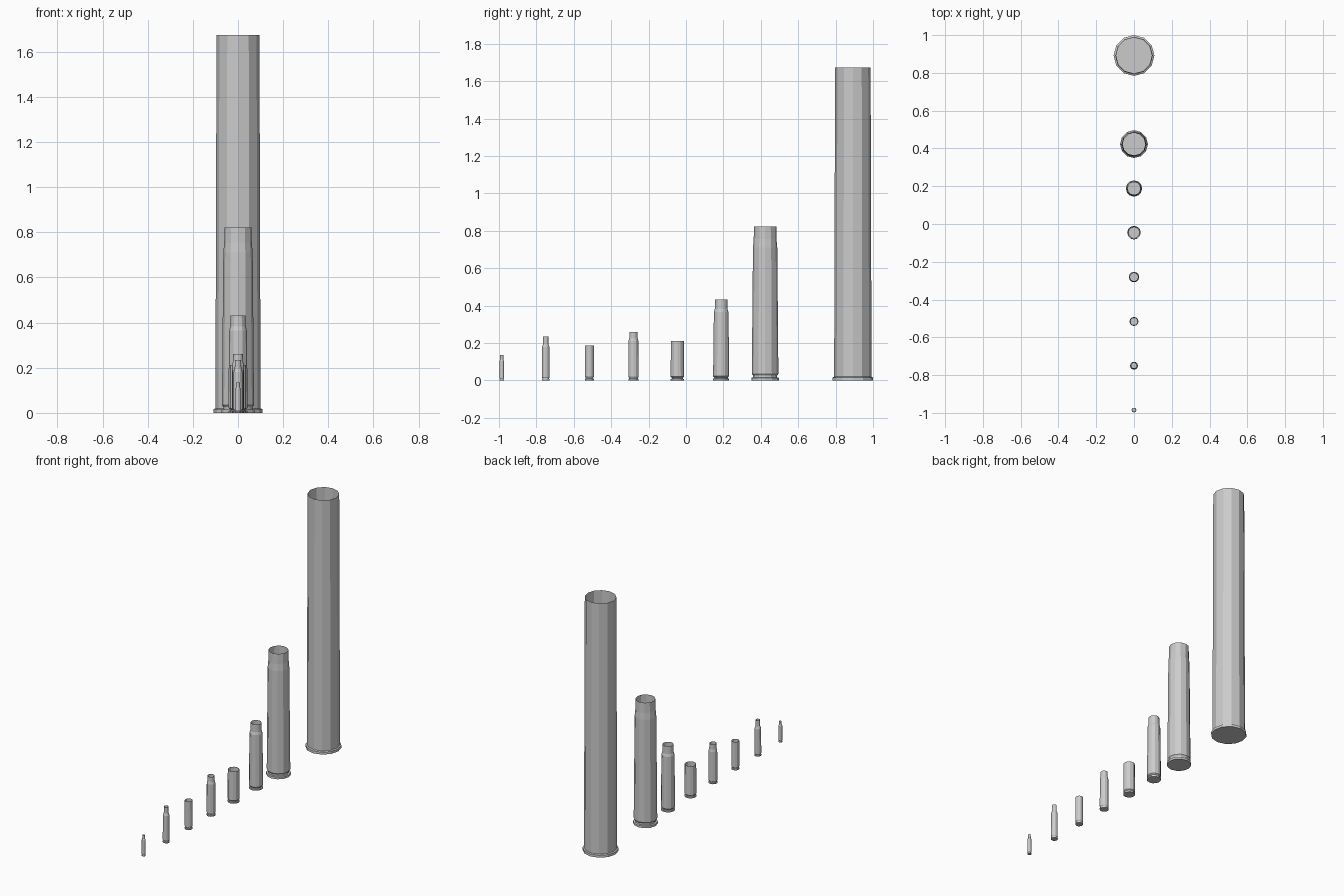
import bpy, bmesh
from math import cos, sin, pi

if "Cube" in bpy.data.objects:
    bpy.data.objects.remove(bpy.data.objects["Cube"])

SIDES = 12


def lathe(name, y, profile):
    """Open-topped shell turned from (radius, height) points, closed at the base."""
    bm = bmesh.new()
    rings = [[bm.verts.new((r * cos(2 * pi * i / SIDES), y + r * sin(2 * pi * i / SIDES), z))
              for i in range(SIDES)] for r, z in profile]
    bm.faces.new(rings[0][::-1])
    for a, b in zip(rings, rings[1:]):
        for i in range(SIDES):
            j = (i + 1) % SIDES
            bm.faces.new((a[i], a[j], b[j], b[i]))
    mesh = bpy.data.meshes.new(name)
    bm.to_mesh(mesh)
    bm.free()
    obj = bpy.data.objects.new(name, mesh)
    bpy.context.collection.objects.link(obj)


def base(rim, groove, body, h):
    """Rim, extraction groove and start of the body; h is the rim thickness."""
    return [(rim, 0), (rim, h), (groove, h * 1.15), (groove, h * 1.8), (body, h * 2.5)]


# Bottlenecked and straight cases, smallest to largest
lathe("case_1_tiny_necked", -0.985, base(.0125, .0105, .0125, .005)
      + [(.0118, .105), (.0085, .113), (.0083, .135)])
lathe("case_2_small_necked", -0.75, base(.021, .018, .021, .007)
      + [(.0195, .18), (.0145, .195), (.014, .235)])
lathe("case_3_small_straight", -0.516, base(.024, .020, .024, .008)
      + [(.0235, .187)])
lathe("case_4_medium_necked", -0.281, base(.0275, .024, .0275, .008)
      + [(.026, .212), (.022, .228), (.0215, .26)])
lathe("case_5_medium_straight", -0.046, base(.036, .030, .036, .008)
      + [(.035, .212)])
lathe("case_6_large_necked", 0.188, base(.043, .036, .043, .009)
      + [(.039, .365), (.034, .382), (.033, .432)])
lathe("case_7_cannon_necked", 0.423, base(.074, .064, .071, .014)
      + [(.065, .71), (.061, .755), (.060, .822)])

# Tall shell with a flanged base
lathe("case_8_artillery_shell", 0.892, [(.108, 0), (.108, .016), (.100, .020), (.095, 1.674)])
